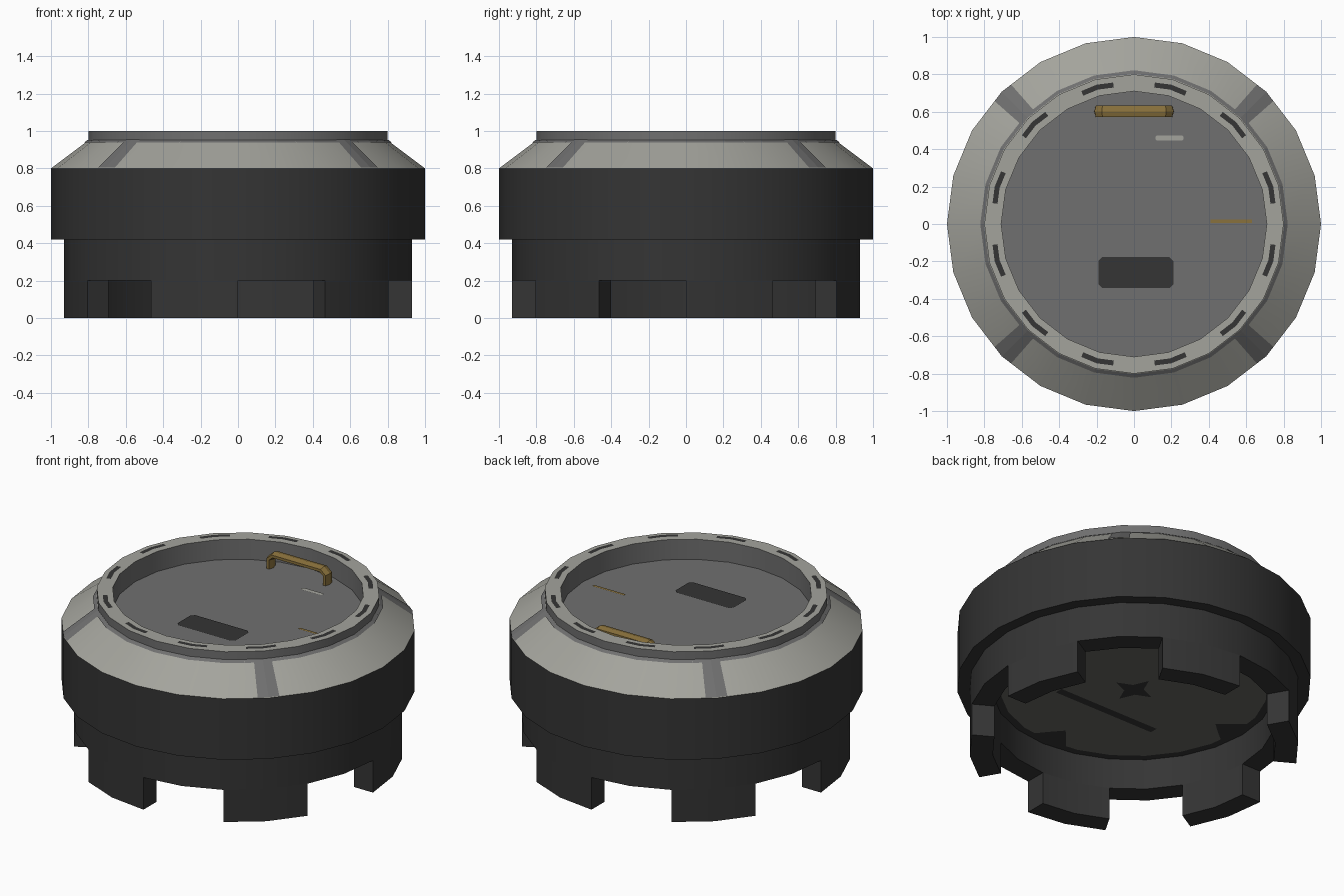
import bpy, bmesh, math
from math import sin, cos, radians, pi

if "Cube" in bpy.data.objects:
    bpy.data.objects.remove(bpy.data.objects["Cube"])

N = 24  # sides of every ring


def material(name, rgb):
    m = bpy.data.materials.new(name)
    m.diffuse_color = (*rgb, 1)
    m.use_nodes = True
    m.node_tree.nodes["Principled BSDF"].inputs["Base Color"].default_value = m.diffuse_color
    return m


DARK = material("charcoal", (0.035, 0.035, 0.035))
LIGHT = material("light grey", (0.37, 0.37, 0.335))
MID = material("mid grey", (0.16, 0.16, 0.16))
UNDER = material("underside grey", (0.14, 0.138, 0.125))
GOLD = material("dull gold", (0.25, 0.165, 0.045))


def make(name, bm, mats, smooth=False, recalc=True):
    if recalc:
        bmesh.ops.recalc_face_normals(bm, faces=bm.faces)
    me = bpy.data.meshes.new(name)
    bm.to_mesh(me)
    bm.free()
    for m in mats:
        me.materials.append(m)
    ob = bpy.data.objects.new(name, me)
    bpy.context.collection.objects.link(ob)
    if smooth:
        bpy.ops.object.select_all(action='DESELECT')
        ob.select_set(True)
        bpy.context.view_layer.objects.active = ob
        bpy.ops.object.shade_smooth_by_angle(angle=radians(28))
    return ob


def on_ring(r, deg):
    """Point at an angle on the 24-sided outline of radius r."""
    k = r * cos(pi / N) / cos(radians(deg % 15 - 7.5))
    return k * cos(radians(deg)), k * sin(radians(deg))


# body: turned profile, each entry is (radius, height, material of the band after it)
profile = [(0, .875, 2), (.71, .875, 2), (.71, 1, 1), (.80, 1, 2), (.80, .95, 1),
           (1, .80, 0), (1, .42, 0), (.93, .42, 0), (.93, .20, 0), (.80, .20, 0),
           (.80, .39, 0), (.755, .39, 3), (0, .39, 3)]
bm = bmesh.new()
rings = []
for r, z, m in profile:
    if r == 0:
        rings.append([bm.verts.new((0, 0, z))] * N)
    else:
        rings.append([bm.verts.new((*on_ring(r, 15 * i), z)) for i in range(N)])
for k in range(len(profile) - 1):
    a, b = rings[k], rings[k + 1]
    for i in range(N):
        j = (i + 1) % N
        loop = list(dict.fromkeys([a[i], a[j], b[j], b[i]]))
        bm.faces.new(loop).material_index = profile[k][2]
make("hatch_body", bm, [DARK, LIGHT, MID, UNDER], smooth=True)

# feet: six curved blocks, each two facets wide
bm = bmesh.new()
for k in range(6):
    sections = []
    for i in range(3):
        d = 60 * k + 15 * i
        sections.append([bm.verts.new((*on_ring(r, d), z))
                         for r, z in ((.80, 0), (.93, 0), (.93, .2), (.80, .2))])
    for a, b in zip(sections, sections[1:]):
        for e in (0, 1, 3):
            f = (e + 1) % 4
            bm.faces.new((a[e], b[e], b[f], a[f]))
    bm.faces.new(sections[0])
    bm.faces.new(sections[2])
make("feet", bm, [DARK], smooth=True)


def arc_patches(name, inner, outer, centres, half, mat):
    """Painted marks lying on a ring, bent at the ring corner."""
    bm = bmesh.new()
    for c in centres:
        pts = [[bm.verts.new((*on_ring(r, d), z)) for r, z in (inner, outer)]
               for d in (c - half, c, c + half)]
        for a, b in zip(pts, pts[1:]):
            bm.faces.new((a[0], a[1], b[1], b[0]))
    make(name, bm, [mat], recalc=False)


# painted stripes on the slope and dashes on the rim
arc_patches("slope_stripes", (.803, .953), (1.0, .805), (45, 135, 225, 315), 3.6, MID)
arc_patches("slope_top_line", (.803, .9525), (.822, .939), range(0, 360, 15), 7.49, MID)
arc_patches("rim_dashes", (.744, 1.003), (.771, 1.003), range(15, 360, 30), 6.6, DARK)


def plate(name, outline, z, mat):
    """Thin painted plate from a flat outline, facing up or down by its height."""
    bm = bmesh.new()
    f = bm.faces.new([bm.verts.new((x, y, z)) for x, y in outline])
    f.normal_update()
    if (f.normal.z > 0) != (z > .6):
        f.normal_flip()
    make(name, bm, [mat], recalc=False)


def box(cx, cy, w, h, c=0.0):
    w, h = w / 2, h / 2
    return [(cx - w + c, cy - h), (cx + w - c, cy - h), (cx + w, cy - h + c), (cx + w, cy + h - c),
            (cx + w - c, cy + h), (cx - w + c, cy + h), (cx - w, cy + h - c), (cx - w, cy - h + c)
            ] if c else [(cx - w, cy - h), (cx + w, cy - h), (cx + w, cy + h), (cx - w, cy + h)]


# marks on the lid
plate("lid_dark_panel", box(.01, -.26, .40, .165, .02), .879, DARK)
plate("lid_light_mark", box(.19, .46, .15, .028, .008), .879, LIGHT)
plate("lid_gold_line", box(.52, .015, .22, .018), .879, GOLD)

# marks on the underside
plate("under_slot", box(-.03, -.28, .70, .05), .386, DARK)
star = [((.13 if i % 2 == 0 else .055) * cos(i * pi / 4),
         (.13 if i % 2 == 0 else .055) * sin(i * pi / 4)) for i in range(8)]
plate("under_star", star, .386, DARK)
for i in range(4):
    a = i * pi / 2
    tri = [(.755, -.13), (.755, .13), (.68, .07), (.60, 0), (.68, -.07)]
    plate("under_edge_mark", [(x * cos(a) - y * sin(a), x * sin(a) + y * cos(a))
                              for x, y in tri], .386, DARK)

# handle: six-sided bar swept along a bent path
path = [(-.195, .87), (-.195, .935), (-.165, .96), (.165, .96), (.195, .935), (.195, .87)]
tilt = [0, 22, 67, 113, 158, 180]  # direction across the bar at each bend
bm = bmesh.new()
loops = []
for (x, z), t in zip(path, tilt):
    nx, nz = -cos(radians(t)), sin(radians(t))
    loops.append([bm.verts.new((x + .018 * cos(k * pi / 3) * nx,
                                .602 + .036 * sin(k * pi / 3),
                                z + .018 * cos(k * pi / 3) * nz)) for k in range(6)])
for a, b in zip(loops, loops[1:]):
    for i in range(6):
        j = (i + 1) % 6
        bm.faces.new((a[i], a[j], b[j], b[i]))
bm.faces.new(loops[0])
bm.faces.new(loops[-1])
make("handle", bm, [GOLD])
